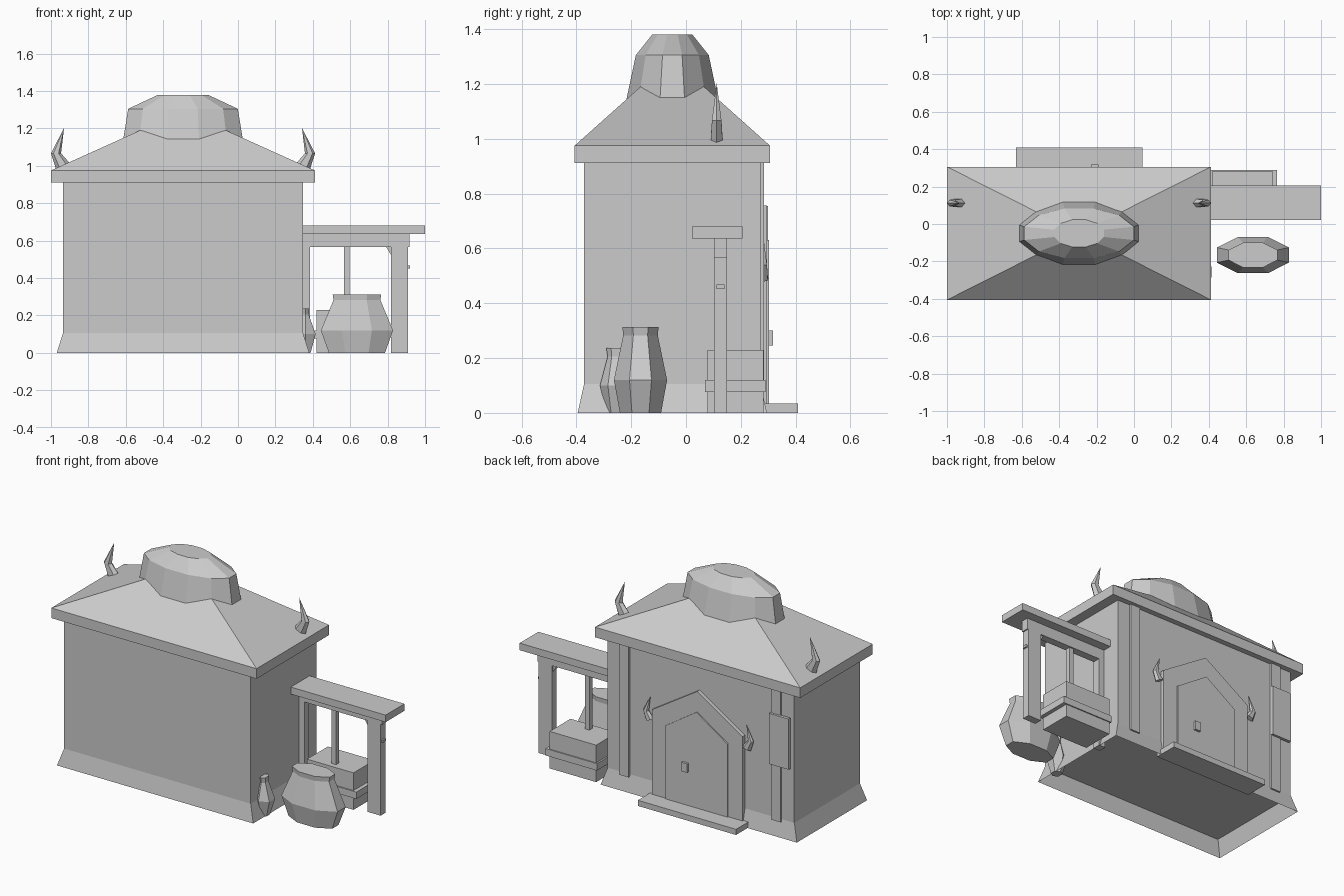
import bpy, bmesh, math
from mathutils import Vector

if "Cube" in bpy.data.objects:
    bpy.data.objects.remove(bpy.data.objects["Cube"], do_unlink=True)

stone = bpy.data.materials.new("plain_grey")
stone.use_nodes = True
GREY = (0.6, 0.6, 0.6, 1)
stone.diffuse_color = GREY
stone.node_tree.nodes["Principled BSDF"].inputs["Base Color"].default_value = GREY

MID_X, MID_Y = -0.294, -0.05     # centre of the house


def finish(name, bm):
    bmesh.ops.recalc_face_normals(bm, faces=bm.faces)
    mesh = bpy.data.meshes.new(name)
    bm.to_mesh(mesh)
    bm.free()
    mesh.materials.append(stone)
    obj = bpy.data.objects.new(name, mesh)
    bpy.context.collection.objects.link(obj)
    return obj


def box(name, x, y, z):
    bm = bmesh.new()
    bmesh.ops.create_cube(bm, size=1)
    for v in bm.verts:
        for i, (lo, hi) in enumerate((x, y, z)):
            v.co[i] = hi if v.co[i] > 0 else lo
    return finish(name, bm)


def loft(name, rings, caps=True):
    """Skin a list of equal-length point rings; a one-point ring is a tip."""
    bm = bmesh.new()
    loops = [[bm.verts.new(p) for p in ring] for ring in rings]
    for a, b in zip(loops, loops[1:]):
        n = len(a)
        for i in range(n):
            j = (i + 1) % n
            if len(b) == 1:
                bm.faces.new((a[i], a[j], b[0]))
            else:
                bm.faces.new((a[i], a[j], b[j], b[i]))
    if caps:
        for loop in (loops[0], loops[-1]):
            if len(loop) > 2:
                bm.faces.new(loop)
    return finish(name, bm)


def rect(hx, hy, z):
    return [(MID_X + sx * hx, MID_Y + sy * hy, z)
            for sx, sy in ((-1, -1), (1, -1), (1, 1), (-1, 1))]


def turned(name, cx, cy, sides, profile):
    """Flat-sided oval vessel; profile rows are half width, half depth, height."""
    k = 1 / math.cos(math.pi / sides)
    angles = [(i + 0.5) * math.tau / sides for i in range(sides)]
    return loft(name, [[(cx + rx * k * math.cos(a), cy + ry * k * math.sin(a), z)
                        for a in angles] for rx, ry, z in profile])


def horn(name, base, side, size):
    """Curved horn that swings outwards, then points up and back in."""
    # outer x, outer z, inner x, inner z, half depth
    rows = ((0.035, -0.03, -0.04, 0.0, 0.025),
            (0.062, 0.055, 0.008, 0.055, 0.02))
    bx, by, bz = base
    rings = []
    for ox, oz, ix, iz, d in rows:
        a, b = Vector((ox, 0, oz)), Vector((ix, 0, iz))
        ring = []
        for i in range(6):
            t = i * math.tau / 6
            p = (a + b) / 2 + (a - b) / 2 * math.cos(t) + Vector((0, d * math.sin(t), 0))
            ring.append((bx + side * size * p.x, by + size * p.y, bz + size * p.z))
        rings.append(ring)
    rings.append([(bx - side * size * 0.008, by, bz + size * 0.19)])
    return loft(name, rings)


def gable(name, half, eave, peak, y0, y1):
    """Upright slab with a pointed top."""
    shape = ((-half, 0.03), (half, 0.03), (half, eave), (0, peak), (-half, eave))
    return loft(name, [[(MID_X + 0.01 + x, y, z) for x, z in shape] for y in (y0, y1)])


# House walls and open, flared footing
box("walls", (-0.935, 0.348), (-0.372, 0.272), (0.1, 0.92))
loft("footing", [rect(0.675, 0.345, 0), rect(0.642, 0.322, 0.105)], caps=False)

# Pyramid roof with a thick eave, topped by a faceted oval dome
loft("roof", [rect(0.706, 0.356, 0.912), rect(0.706, 0.356, 0.975),
              [(MID_X, MID_Y, 1.293)]])
turned("roof_dome", MID_X, MID_Y, 12,
       ((0.32, 0.168, 1.14), (0.293, 0.133, 1.305), (0.133, 0.073, 1.38)))

for side, word in ((1, "left"), (-1, "right")):
    horn("roof_horn_" + word, (MID_X + side * 0.644, 0.112, 1.012), side, 1)
    horn("door_horn_" + word, (MID_X + 0.01 + side * 0.335, 0.283, 0.5), side, 0.72)
    c = MID_X + side * 0.522
    box("wall_pillar_" + word, (c - 0.033, c + 0.033), (0.25, 0.285), (0.09, 0.92))

# Back doorway
gable("door_frame", 0.312, 0.56, 0.757, 0.26, 0.296)
gable("door", 0.213, 0.49, 0.63, 0.28, 0.303)
box("door_handle", (-0.23, -0.19), (0.3, 0.318), (0.245, 0.3))
box("door_step", (-0.63, 0.046), (0.26, 0.408), (0, 0.035))
box("notice_board", (-0.915, -0.78), (0.28, 0.299), (0.44, 0.755))

# Lean-to shelter over the well
box("shelter_roof", (0.345, 1.0), (0.022, 0.206), (0.636, 0.68))
box("shelter_beam", (0.345, 0.918), (0.102, 0.15), (0.567, 0.637))
box("outer_post", (0.818, 0.91), (0.102, 0.15), (0, 0.57))
box("inner_post", (0.34, 0.385), (0.102, 0.15), (0, 0.57))
box("post_peg", (0.9, 0.92), (0.112, 0.14), (0.452, 0.468))
loft("post_brace", [[(0.79, y, 0.57), (0.82, y, 0.57), (0.82, y, 0.52)]
                    for y in (0.112, 0.14)])
box("well_rope", (0.566, 0.597), (0.111, 0.141), (0.22, 0.57))
box("well_box", (0.42, 0.74), (0.078, 0.283), (0, 0.23))
box("well_ledge", (0.41, 0.765), (0.07, 0.29), (0.077, 0.12))

# Pots beside the wall
turned("large_pot", 0.636, -0.166, 8,
       ((0.15, 0.075, 0), (0.193, 0.097, 0.12), (0.125, 0.063, 0.283), (0.13, 0.066, 0.313)))
turned("small_pot", 0.36, -0.256, 6,
       ((0.028, 0.03, 0), (0.055, 0.05, 0.1), (0.018, 0.026, 0.205), (0.02, 0.03, 0.237)))
